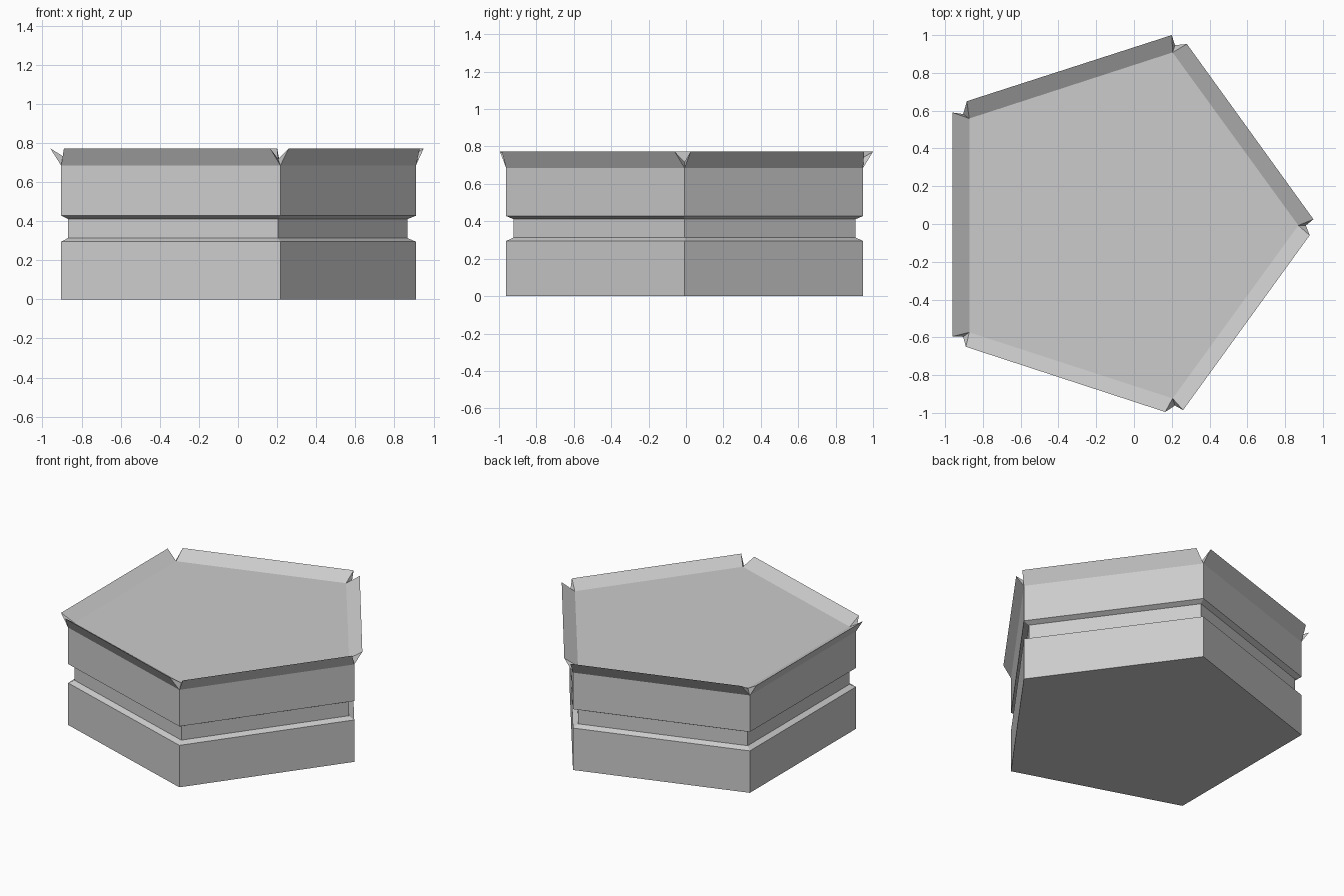
import bpy, bmesh
from math import sin, cos, tau

if "Cube" in bpy.data.objects:
    bpy.data.objects.remove(bpy.data.objects["Cube"])

CX, CY, N = -0.093, -0.0075, 5
# wall profile: (corner radius, height), ending at the recessed top plate
PROFILE = [(1.003, 0.0), (1.003, 0.295), (0.961, 0.313), (0.961, 0.411),
           (1.003, 0.428), (1.003, 0.685), (0.963, 0.718)]
# outer tips of the lip on each side, counter-clockwise from the right corner
TIPS = [((0.95, 0.025), (0.28, 0.953)), ((0.20, 1.0), (-0.885, 0.65)),
        ((-0.96, 0.59), (-0.96, -0.595)), ((-0.89, -0.65), (0.165, -0.995)),
        ((0.26, -0.985), (0.93, -0.06))]
LIP_Z = 0.772

bm = bmesh.new()


def ring(r, z):
    return [bm.verts.new((CX + r * cos(tau * i / N), CY + r * sin(tau * i / N), z))
            for i in range(N)]


# pentagonal body with a groove around its middle
rings = [ring(r, z) for r, z in PROFILE]
for lo, hi in zip(rings[:-2], rings[1:-1]):
    for i in range(N):
        j = (i + 1) % N
        bm.faces.new((lo[i], lo[j], hi[j], hi[i]))
bm.faces.new(rings[0][::-1])
bm.faces.new(rings[-1])

# one flared wedge lip per side, with notches at the corners
outer, inner = rings[-2], rings[-1]
for i, (p, q) in enumerate(TIPS):
    j = (i + 1) % N
    tp, tq = bm.verts.new((*p, LIP_Z)), bm.verts.new((*q, LIP_Z))
    bm.faces.new((outer[i], outer[j], tq, tp))
    bm.faces.new((tp, tq, inner[j], inner[i]))
    bm.faces.new((outer[i], tp, inner[i]))
    bm.faces.new((outer[j], inner[j], tq))

bmesh.ops.recalc_face_normals(bm, faces=bm.faces[:])
mesh = bpy.data.meshes.new("pentagonal_base")
bm.to_mesh(mesh)
bm.free()
bpy.context.collection.objects.link(bpy.data.objects.new("pentagonal_base", mesh))
